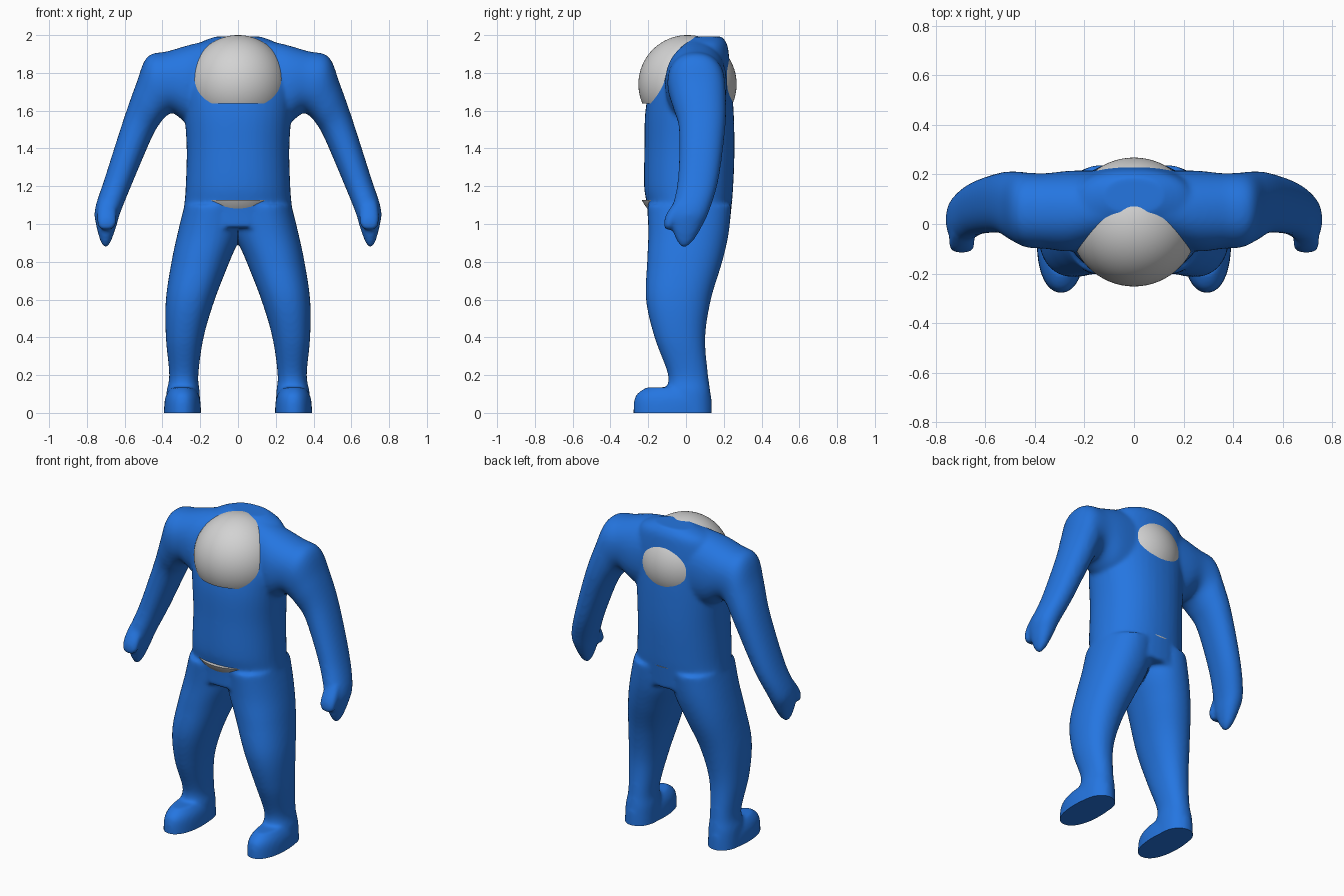
import bpy, bmesh, math
from mathutils import Vector

if "Cube" in bpy.data.objects:
    bpy.data.objects.remove(bpy.data.objects["Cube"])


def material(name, rgb):
    m = bpy.data.materials.new(name)
    m.diffuse_color = (*rgb, 1)
    m.use_nodes = True
    m.node_tree.nodes["Principled BSDF"].inputs["Base Color"].default_value = m.diffuse_color
    return m


BLUE = material("blue", (0.018, 0.18, 0.75))
WHITE = material("light grey", (0.65, 0.65, 0.65))


def spline(keys, steps=6):
    """Smoothly interpolate a list of section tuples."""
    out = []
    for i in range(len(keys) - 1):
        k = [keys[min(max(i + j, 0), len(keys) - 1)] for j in (-1, 0, 1, 2)]
        for s in range(steps):
            t = s / steps
            out.append([0.5 * (2 * b + (c - a) * t + (2 * a - 5 * b + 4 * c - d) * t * t
                               + (3 * b - a - 3 * c + d) * t ** 3) for a, b, c, d in zip(*k)])
    return out + [list(keys[-1])]


def loft(bm, keys, side=1, power=2.2, n=40):
    """Skin oval sections: outer (x, z), inner (x, z), front y, back y."""
    rings = []
    for xa, za, xb, zb, y0, y1 in spline(keys):
        mid = Vector(((xa + xb) / 2, (y0 + y1) / 2, (za + zb) / 2))
        u = Vector(((xa - xb) / 2, 0, (za - zb) / 2))
        ring = []
        for i in range(n):
            a = 2 * math.pi * i / n
            c, s = (math.copysign(abs(f) ** (2 / power), f) for f in (math.cos(a), math.sin(a)))
            p = mid + u * c + Vector((0, (y1 - y0) / 2 * s, 0))
            ring.append(bm.verts.new((p.x * side, p.y, p.z)))
        rings.append(ring)
    for r, q in zip(rings, rings[1:]):
        for i in range(n):
            bm.faces.new((r[i], r[(i + 1) % n], q[(i + 1) % n], q[i]))
    bm.faces.new(rings[0])
    bm.faces.new(rings[-1])


def level(z, x0, x1, y0, y1):
    return (x1, z, x0, z, y0, y1)


def cut(bm, z, keep_above):
    """Slice flat at height z and close the opening."""
    geom = bm.verts[:] + bm.edges[:] + bm.faces[:]
    r = bmesh.ops.bisect_plane(bm, geom=geom, plane_co=(0, 0, z), plane_no=(0, 0, 1),
                               clear_inner=keep_above, clear_outer=not keep_above)
    edges = [e for e in r["geom_cut"] if isinstance(e, bmesh.types.BMEdge)]
    bmesh.ops.holes_fill(bm, edges=edges, sides=0)


def make(name, bm, mat):
    bmesh.ops.recalc_face_normals(bm, faces=bm.faces)
    me = bpy.data.meshes.new(name)
    bm.to_mesh(me)
    bm.free()
    me.materials.append(mat)
    ob = bpy.data.objects.new(name, me)
    bpy.context.collection.objects.link(ob)
    return ob


def activate(ob):
    bpy.ops.object.select_all(action='DESELECT')
    ob.select_set(True)
    bpy.context.view_layer.objects.active = ob


def smooth(ob):
    activate(ob)
    bpy.ops.object.shade_smooth_by_angle(angle=math.radians(40))


# Section lists
torso = [level(z, -w, w, y0, y1) for z, w, y0, y1 in (
    (0.98, 0.30, -0.20, 0.23), (1.1, 0.285, -0.207, 0.242), (1.2, 0.277, -0.222, 0.25),
    (1.4, 0.272, -0.22, 0.257), (1.6, 0.285, -0.215, 0.252), (1.75, 0.30, -0.18, 0.24),
    (1.87, 0.28, -0.115, 0.23), (1.95, 0.22, -0.03, 0.218), (1.992, 0.12, 0.04, 0.19))]
arm = [
    (0.12, 1.98, 0.12, 1.50, -0.08, 0.215), (0.25, 1.95, 0.26, 1.53, -0.11, 0.215),
    (0.37, 1.915, 0.34, 1.585, -0.10, 0.205), (0.48, 1.885, 0.375, 1.575, -0.095, 0.207),
    (0.54, 1.74, 0.415, 1.53, -0.07, 0.212), (0.607, 1.55, 0.46, 1.45, -0.037, 0.207),
    (0.703, 1.25, 0.558, 1.22, -0.043, 0.172), (0.757, 1.08, 0.623, 1.06, -0.075, 0.123),
    (0.75, 0.99, 0.645, 0.985, -0.075, 0.085), (0.73, 0.915, 0.672, 0.91, -0.05, 0.04),
    (0.715, 0.88, 0.69, 0.88, -0.025, 0.005)]
leg = [level(*s) for s in (
    (1.1, -0.03, 0.283, -0.205, 0.24), (0.95, -0.015, 0.32, -0.20, 0.226),
    (0.8, 0.045, 0.352, -0.206, 0.192), (0.6, 0.123, 0.382, -0.212, 0.132),
    (0.4, 0.182, 0.382, -0.167, 0.102), (0.2, 0.21, 0.364, -0.095, 0.117),
    (0.1, 0.202, 0.38, -0.11, 0.13), (-0.05, 0.2, 0.385, -0.11, 0.135))]
foot = [level(*s) for s in (
    (-0.06, 0.195, 0.393, -0.277, 0.138), (0.05, 0.198, 0.39, -0.277, 0.137),
    (0.1, 0.21, 0.378, -0.26, 0.13), (0.135, 0.235, 0.355, -0.21, 0.1))]
thumb = [level(*s) for s in (
    (1.12, 0.65, 0.735, -0.06, 0.0), (1.05, 0.642, 0.747, -0.105, -0.03),
    (1.0, 0.645, 0.745, -0.117, -0.06), (0.97, 0.665, 0.73, -0.11, -0.075))]

# Body: overlapping lofts fused into one soft skin
bm = bmesh.new()
loft(bm, torso)
for side in (1, -1):
    for part in (arm, leg, foot, thumb):
        loft(bm, part, side)
body = make("body", bm, BLUE)
remesh = body.modifiers.new("fuse", 'REMESH')
remesh.mode = 'VOXEL'
remesh.voxel_size = 0.011
soften = body.modifiers.new("soften", 'SMOOTH')
soften.factor = 0.5
soften.iterations = 10
activate(body)
for name in ("fuse", "soften"):
    bpy.ops.object.modifier_apply(modifier=name)

# Flat soles
bm = bmesh.new()
bm.from_mesh(body.data)
cut(bm, 0, True)
for f in bm.faces:
    f.material_index = 0
bm.to_mesh(body.data)
bm.free()
smooth(body)


# Ball pieces showing through the skin
def ball(name, y, z, r, cut_z, keep_above):
    bm = bmesh.new()
    bmesh.ops.create_uvsphere(bm, u_segments=64, v_segments=40, radius=r)
    bmesh.ops.translate(bm, verts=bm.verts, vec=(0, y, z))
    cut(bm, cut_z, keep_above)
    smooth(make(name, bm, WHITE))


ball("chest_dome", 0.008, 1.74, 0.26, 1.637, True)
ball("hip_bowl", 0.006, 1.25, 0.27, 1.128, False)
